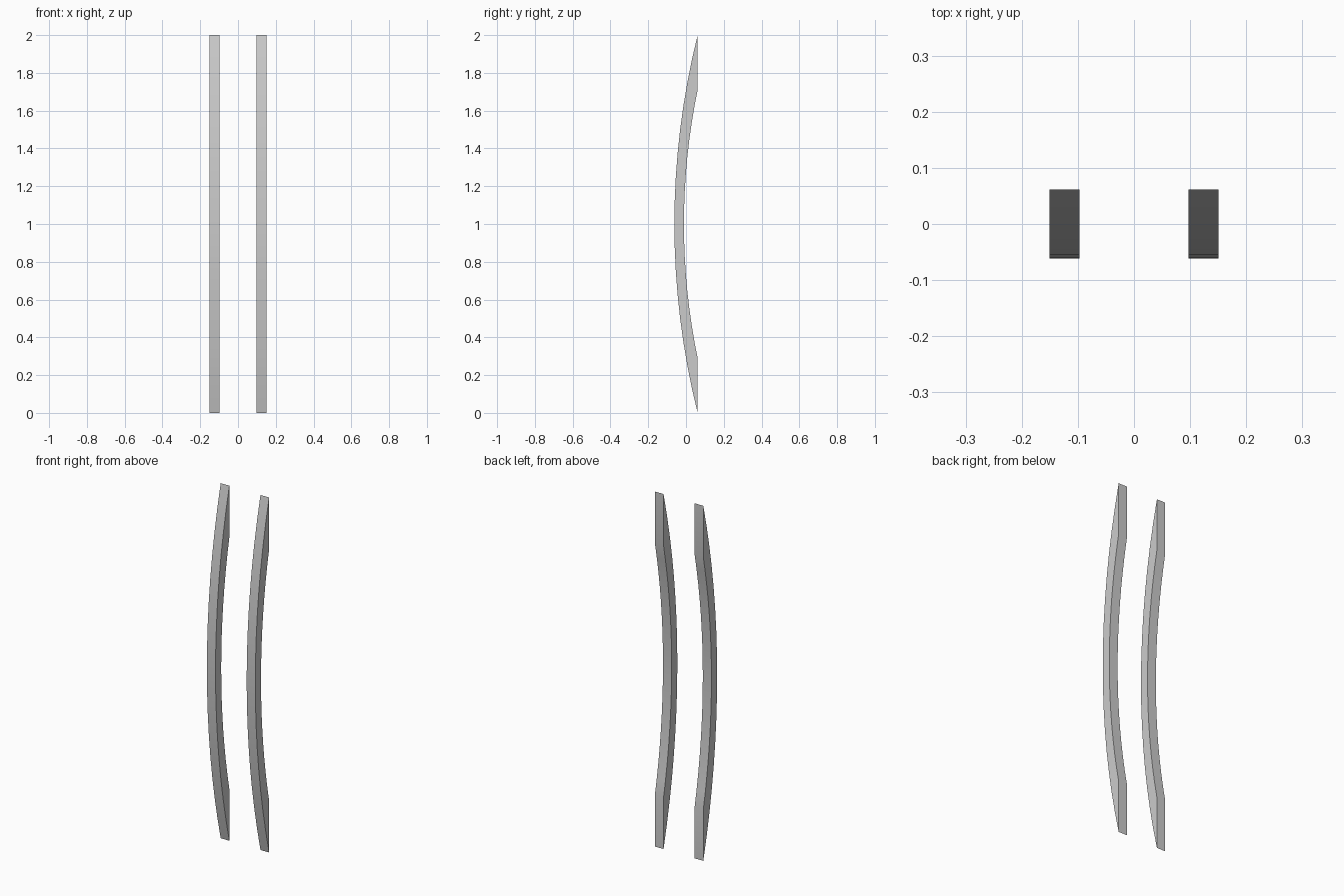
import bpy, bmesh

if "Cube" in bpy.data.objects:
    bpy.data.objects.remove(bpy.data.objects["Cube"])

HALF_Y = 0.0615          # half depth of the bowed bar
INNER_Y = -0.011         # back face at mid height
INNER_H = 0.71           # half height where the back face meets the flat ends
X0, X1 = 0.097, 0.151
N = 16


def arc(y_mid, y_end, half_h):
    """Points of a circular arc in the y-z plane, from bottom to top."""
    sag = y_end - y_mid
    r = (half_h ** 2 + sag ** 2) / (2 * sag)
    pts = []
    for i in range(N + 1):
        h = half_h * (2 * i / N - 1)
        pts.append((y_mid + r - (r * r - h * h) ** 0.5, 1 + h))
    return pts


def bowed_bar(name, x0, x1):
    front = arc(-HALF_Y, HALF_Y, 1.0)
    back = arc(INNER_Y, HALF_Y, INNER_H)
    bm = bmesh.new()
    rows = [[bm.verts.new((x, y, z)) for x, (y, z) in
             ((x0, f), (x1, f), (x1, b), (x0, b))] for f, b in zip(front, back)]
    # side strips between neighbouring cross-sections
    for a, b in zip(rows, rows[1:]):
        for k in range(4):
            j = (k + 1) % 4
            bm.faces.new((a[k], a[j], b[j], b[k]))
    # flat vertical end faces
    bm.faces.new(rows[0])
    bm.faces.new(rows[-1])
    bmesh.ops.recalc_face_normals(bm, faces=bm.faces)
    me = bpy.data.meshes.new(name)
    bm.to_mesh(me)
    bm.free()
    ob = bpy.data.objects.new(name, me)
    bpy.context.collection.objects.link(ob)
    bpy.context.view_layer.objects.active = ob
    ob.select_set(True)
    bpy.ops.object.shade_smooth_by_angle(angle=0.5)
    ob.select_set(False)


# matching pair of bars
bowed_bar("right_bar", X0, X1)
bowed_bar("left_bar", -X1, -X0)
